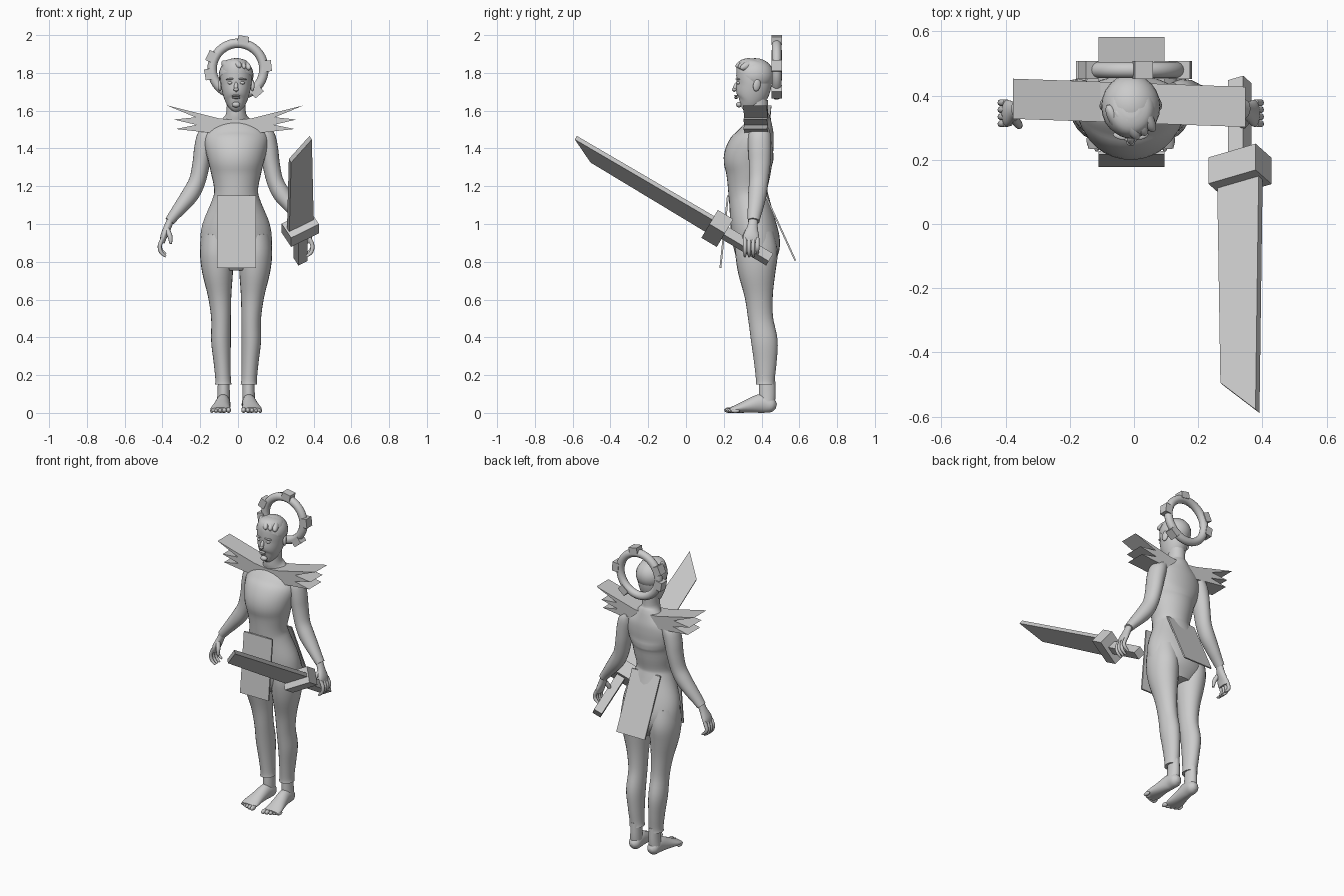
import bpy, bmesh, math
from mathutils import Vector, Matrix

CX = -0.01  # body's mirror plane


def finish(bm, name, smooth=True):
    bmesh.ops.recalc_face_normals(bm, faces=bm.faces)
    me = bpy.data.meshes.new(name)
    bm.to_mesh(me)
    bm.free()
    ob = bpy.data.objects.new(name, me)
    bpy.context.collection.objects.link(ob)
    if smooth:
        bpy.context.view_layer.objects.active = ob
        bpy.ops.object.select_all(action='DESELECT')
        ob.select_set(True)
        bpy.ops.object.shade_smooth_by_angle(angle=math.radians(50))
    return ob


def spline(pts, sub):
    # Catmull-Rom through the section list
    out = []
    for i in range(len(pts) - 1):
        p = [Vector(pts[max(0, min(len(pts) - 1, i + k))]) for k in (-1, 0, 1, 2)]
        for s in range(sub):
            t = s / sub
            out.append(0.5 * (2 * p[1] + (p[2] - p[0]) * t + (2 * p[0] - 5 * p[1] + 4 * p[2] - p[3]) * t * t
                              + (3 * p[1] - p[0] - 3 * p[2] + p[3]) * t ** 3))
    return out + [Vector(pts[-1])]


def loft(name, secs, side=1, n=24, sub=4):
    # sections are (x, y, z, rx, ry), rings set square to the path
    secs = spline(secs, sub)
    cen = [Vector((CX + side * s[0], s[1], s[2])) for s in secs]
    bm = bmesh.new()
    rings = []
    for i, s in enumerate(secs):
        t = (cen[min(i + 1, len(cen) - 1)] - cen[max(i - 1, 0)]).normalized()
        u = Vector((1, 0, 0))
        u = (u - t * u.dot(t)).normalized()
        v = t.cross(u)
        rings.append([bm.verts.new(cen[i] + u * s[3] * math.cos(a) + v * s[4] * math.sin(a))
                      for a in (2 * math.pi * k / n for k in range(n))])
    for a, b in zip(rings, rings[1:]):
        for k in range(n):
            bm.faces.new((a[k], a[(k + 1) % n], b[(k + 1) % n], b[k]))
    bm.faces.new(rings[0])
    bm.faces.new(rings[-1])
    return finish(bm, name)


def ball(name, loc, rad, rot=(0, 0, 0), cut=None):
    bm = bmesh.new()
    bmesh.ops.create_uvsphere(bm, u_segments=24, v_segments=14, radius=1)
    m = Matrix.Rotation(rot[2], 4, 'Z') @ Matrix.Rotation(rot[1], 4, 'Y') @ Matrix.Rotation(rot[0], 4, 'X')
    bm.transform(Matrix.Translation((CX + loc[0], loc[1], loc[2])) @ m @ Matrix.Diagonal((*rad, 1)))
    if cut:
        bmesh.ops.bisect_plane(bm, geom=bm.verts[:] + bm.edges[:] + bm.faces[:],
                               plane_co=cut[0], plane_no=cut[1], clear_inner=True)
    return finish(bm, name)


def prism(name, outline, lo, hi, matrix=Matrix()):
    # outline in local xy, extruded along local z
    bm = bmesh.new()
    a, b = [[bm.verts.new((x, y, z)) for x, y in outline] for z in (lo, hi)]
    bm.faces.new(a)
    bm.faces.new(b)
    for k in range(len(a)):
        j = (k + 1) % len(a)
        bm.faces.new((a[k], a[j], b[j], b[k]))
    bm.transform(matrix)
    return finish(bm, name, False)


def rect(x0, x1, y0, y1):
    return [(x0, y0), (x1, y0), (x1, y1), (x0, y1)]


# torso with neck and hips
torso = [(1.66, .378, .05, .056), (1.585, .375, .053, .06), (1.545, .385, .085, .065), (1.50, .38, .15, .085),
         (1.45, .365, .17, .105), (1.40, .345, .165, .125), (1.34, .33, .15, .131), (1.27, .33, .133, .118),
         (1.18, .327, .116, .104), (1.12, .335, .13, .107), (1.0, .355, .178, .12), (.9, .373, .19, .125),
         (.82, .375, .178, .107), (.76, .38, .10, .07)]
loft("torso", [(0, y, z, a, b) for z, y, a, b in torso], n=32)

for side, tag in ((-1, "left"), (1, "right")):
    # trouser leg
    loft("leg_" + tag, [(.10, .365, .95, .08, .10), (.104, .373, .85, .087, .112), (.098, .375, .75, .082, .10),
                        (.087, .385, .62, .062, .075), (.08, .395, .5, .052, .066), (.08, .415, .38, .052, .07),
                        (.074, .42, .27, .045, .06), (.069, .42, .18, .041, .05), (.068, .42, .15, .044, .05)], side)
    # bare foot, ankle and toes
    loft("ankle_" + tag, [(.066, .43, .18, .03, .042), (.066, .43, .1, .033, .044), (.068, .43, .04, .035, .04)], side)
    loft("foot_" + tag, [(.066, .478, .035, .014, .014), (.066, .455, .04, .035, .038), (.068, .40, .05, .037, .05),
                         (.076, .33, .036, .044, .036), (.082, .27, .022, .053, .022), (.083, .235, .015, .05, .014)], side)
    for i in range(5):
        r = .016 - .001 * i
        ball("toe_" + tag, (side * (.04 + .022 * i), .226 + .005 * i ** 1.4, r * .9), (r * .8, .024, r * .9))
    # sleeve
    loft("arm_" + tag, [(.13, .39, 1.50, .035, .05), (.155, .39, 1.465, .05, .06), (.172, .39, 1.40, .05, .061),
                        (.185, .39, 1.32, .046, .057), (.205, .385, 1.23, .044, .051), (.24, .378, 1.16, .046, .049),
                        (.285, .37, 1.10, .039, .043), (.325, .362, 1.05, .031, .036), (.352, .358, 1.015, .026, .031)], side)
    # hand with curled fingers
    loft("palm_" + tag, [(.345, .357, 1.03, .018, .024), (.362, .352, .985, .02, .028), (.383, .345, .935, .018, .042),
                         (.39, .345, .90, .012, .038)], side)
    for i in range(4):
        y = .312 + .022 * i
        d = .012 * (i == 3)
        loft("finger_" + tag, [(.388, y, .925, .011, .011), (.404, y, .885, .011, .011),
                               (.397, y, .85 + d, .010, .010), (.372, y, .828 + d, .006, .006)], side, 10)
    loft("thumb_" + tag, [(.365, .33, .97, .014, .014), (.35, .31, .935, .013, .013), (.346, .303, .895, .007, .007)], side, 10)
    # ear, eye, brow
    ball("ear_" + tag, (side * .085, .375, 1.735), (.011, .02, .033), (-.2, 0, side * .3))
    ball("eye_" + tag, (side * .032, .279, 1.747), (.014, .012, .008))
    ball("brow_" + tag, (side * .034, .274, 1.767), (.022, .01, .005), (0, side * .1, side * .3))

# head
head = [(1.614, .297, .018, .02), (1.625, .312, .036, .044), (1.65, .332, .056, .07), (1.69, .348, .071, .087),
        (1.74, .36, .081, .093), (1.79, .36, .083, .094), (1.83, .36, .078, .09), (1.86, .363, .06, .07), (1.873, .365, .025, .03)]
loft("head", [(0, y, z, a, b) for z, y, a, b in head], n=32)
ball("nose", (0, .262, 1.725), (.011, .012, .028), (-.35, 0, 0))
ball("nose_tip", (0, .256, 1.712), (.014, .013, .009))
for z in (1.678, 1.668):
    ball("lip", (0, .265, z), (.022, .01, .0055))
ball("chin", (0, .281, 1.632), (.022, .016, .015))

# cropped hair with combed locks
ball("hair", (0, .366, 1.787), (.092, .1, .091), cut=((0, .275, 1.815), (0, .6, .8)))
for i in range(5):
    ball("hair_lock", (-.05 + .025 * i, .305 + .012 * abs(i - 2), 1.85 - .005 * abs(i - 2)), (.02, .05, .022), (.35, 0, .5))

# halo ring with blocks
bpy.ops.mesh.primitive_torus_add(major_radius=.137, minor_radius=.025, major_segments=40, minor_segments=14,
                                 location=(0, .48, 1.82), rotation=(math.pi / 2, 0, 0))
bpy.context.object.name = "halo_ring"
bpy.ops.object.shade_smooth()
for deg in (80, 6, -50, 190, 155):
    a = math.radians(deg)
    m = Matrix.Translation((0, .48, 1.82)) @ Matrix.Rotation(-a, 4, 'Y')
    prism("halo_block", rect(.135, .178, -.028, .028), -.029, .029, m)

# feathered collar, two mirrored jagged prisms
feather = [(0, 1.55), (.09, 1.56), (.362, 1.628), (.21, 1.565), (.325, 1.553), (.205, 1.525), (.315, 1.503), (.075, 1.476), (0, 1.51)]
for side, tag in ((-1, "left"), (1, "right")):
    m = Matrix(((1, 0, 0, -.015), (-.035, 0, 1, 0), (0, 1, 0, 0), (0, 0, 0, 1)))
    prism("collar_" + tag, [(side * x, z) for x, z in feather], .315, .44, m)

# hanging skirt panels
for name, top, bottom in (("front_panel", (.222, 1.152), (.182, .768)), ("back_panel", (.417, 1.16), (.578, .808))):
    (y0, z0), (y1, z1) = top, bottom
    yz = [(y0 - .005, z0), (y0 + .005, z0), (y1 + .005, z1), (y1 - .005, z1)]
    m = Matrix(((0, 0, 1, 0), (1, 0, 0, 0), (0, 1, 0, 0), (0, 0, 0, 1)))
    prism(name, yz, -.11, .095, m)

# sword: local x along the blade, y across its width, z its thickness
d = Vector((0, -.86, .51)).normalized()
w = Vector((.87, .25, .43))
w = (w - d * w.dot(d)).normalized()
k = d.cross(w)
sword = Matrix.Translation((.33, .168, .975)) @ Matrix((d, w, k)).transposed().to_4x4()
prism("sword_blade", [(0, -.075), (.758, -.063), (.892, .063), (0, .075)], -.0125, .0125, sword)
prism("sword_guard", rect(-.045, .05, -.085, .085), -.05, .05, sword)
prism("sword_handle", rect(-.32, 0, -.027, .027), -.027, .027, sword)
